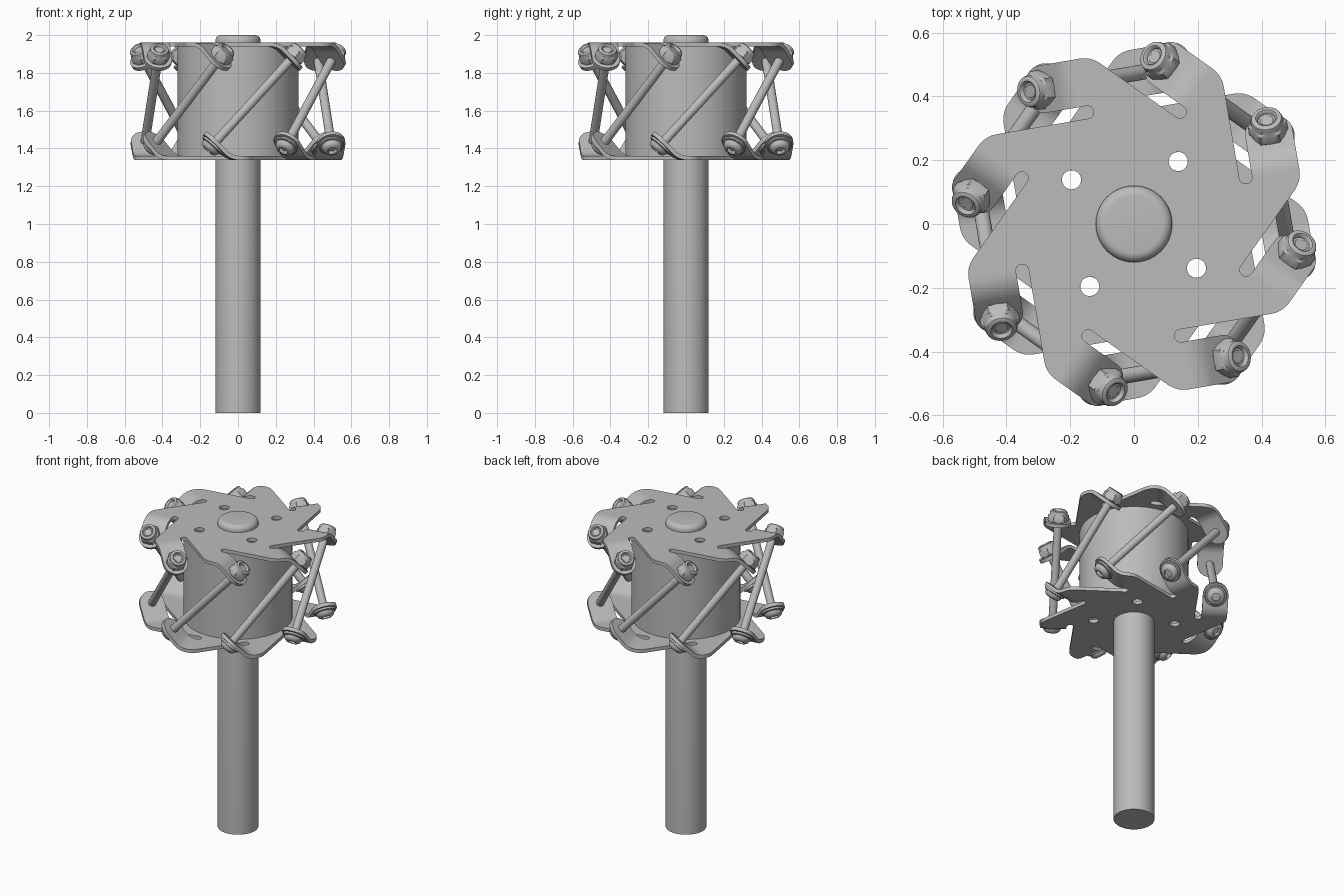
import bpy, bmesh, math
from math import sin, cos, pi, radians, sqrt
from mathutils import Vector, Matrix

cube = bpy.data.objects.get("Cube")
if cube:
    bpy.data.objects.remove(cube, do_unlink=True)

ARMS = 8
PHASE = radians(9.7)
MID_Z = 1.65          # symmetry height of the cage
PLATE_Z = 0.30        # plate distance from that height
THICK = 0.022
EDGE, SLOT_TOP, SLOT_LOW = 0.54, 0.39, 0.35   # offsets of the tab edges
HALF = (EDGE - SLOT_TOP) / 2
TAB_B = (EDGE + SLOT_TOP) / 2
FOLD, BEND = 0.085, 0.10                      # fold start and bend radius
TAB_A = 0.205                                 # bolt seat along the arm

steel = bpy.data.materials.new("steel_grey")
steel.use_nodes = True
grey = (0.5, 0.5, 0.5, 1)
steel.diffuse_color = grey
steel.node_tree.nodes["Principled BSDF"].inputs["Base Color"].default_value = grey


def add_object(name, mesh, matrix=None):
    obj = bpy.data.objects.new(name, mesh)
    bpy.context.collection.objects.link(obj)
    if matrix:
        obj.matrix_world = matrix
    return obj


def finish(mesh, angle=35):
    if not mesh.materials:
        mesh.materials.append(steel)
    mesh.polygons.foreach_set("use_smooth", [True] * len(mesh.polygons))
    mesh.set_sharp_from_angle(angle=radians(angle))


def lathe(name, rows, segments=24, closed=False):
    """Turned mesh from (radius, height[, hexagonal]) rows."""
    bm = bmesh.new()
    rings = []
    for r, h, *is_hex in rows:
        ring = []
        for i in range(segments):
            t = 2 * pi * i / segments
            k = cos(pi / 6) / cos(t % (pi / 3) - pi / 6) if is_hex else 1
            ring.append(bm.verts.new((r * k * cos(t), r * k * sin(t), h)))
        rings.append(ring)
    pairs = list(zip(rings, rings[1:]))
    if closed:
        pairs.append((rings[-1], rings[0]))
    for low, high in pairs:
        for i in range(segments):
            j = (i + 1) % segments
            bm.faces.new((low[i], low[j], high[j], high[i]))
    if not closed:
        bm.faces.new(rings[0][::-1])
        bm.faces.new(rings[-1])
    bmesh.ops.recalc_face_normals(bm, faces=bm.faces)
    mesh = bpy.data.meshes.new(name)
    bm.to_mesh(mesh)
    bm.free()
    finish(mesh)
    return mesh


def arm_point(k, a, b, z):
    """a runs along the arm, b outward, for arm number k."""
    t = PHASE + k * 2 * pi / ARMS
    return Vector((b * cos(t) - a * sin(t), b * sin(t) + a * cos(t), z))


# Central shaft with rounded top, and the hollow drum
top = [(0.09 + 0.03 * cos(radians(t)), 1.97 + 0.03 * sin(radians(t)))
       for t in range(0, 91, 15)]
add_object("shaft", lathe("shaft", [(0.12, 0)] + top, 64))
low, high = MID_Z - PLATE_Z, MID_Z + PLATE_Z
add_object("drum", lathe("drum", [(0.32, low), (0.32, high), (0.29, high), (0.29, low)],
                         96, closed=True))


# Tab centre line: arc of the fold, then straight at 45 degrees, then round tip
def tab_rows():
    rows = []
    for i in range(7):
        t = pi / 4 * i / 6
        rows.append((FOLD + BEND * sin(t), PLATE_Z - BEND * (1 - cos(t)), HALF))
    end_a, end_z, _ = rows[-1]
    run = TAB_A - end_a
    for i in range(11):
        t = radians(8.5 * i)
        step = run + HALF * sin(t) * sqrt(0.5)
        rows.append((end_a + step, end_z - step, HALF * cos(t)))
    return rows, end_z - run


# Swirled plate: eight arms with slots, folded tabs and four holes
def swirl_plate():
    bm = bmesh.new()
    rows, seat_z = tab_rows()
    fillet = 0.088
    corner = EDGE - SLOT_LOW * sqrt(2)
    centre_a = corner + fillet * math.tan(pi / 8)
    outline = []
    for k in range(ARMS):
        pts = []
        for i in range(9):
            t = -pi / 4 * (1 - i / 8)
            pts.append((centre_a + fillet * sin(t), EDGE - fillet + fillet * cos(t)))
        pts.append((FOLD, EDGE))
        slot_r = (SLOT_TOP - SLOT_LOW) / 2
        for i in range(9):
            t = pi / 2 + pi * i / 8
            pts.append((FOLD + slot_r * cos(t), SLOT_LOW + slot_r + slot_r * sin(t)))
        outline += [bm.verts.new(arm_point(k, a, b, PLATE_Z)) for a, b in pts]
    loops = [outline]
    for k in range(1, ARMS, 2):
        c = arm_point(k, 0, 0.24, PLATE_Z)
        loops.append([bm.verts.new(c + Vector((0.03 * cos(t), 0.03 * sin(t), 0)))
                      for t in [2 * pi * i / 24 for i in range(24)]])
    edges = [bm.edges.new((lp[i - 1], lp[i])) for lp in loops for i in range(len(lp))]
    bmesh.ops.triangle_fill(bm, use_beauty=True, edges=edges, normal=(0, 0, 1))
    for k in range(ARMS):
        strip = [[bm.verts.new(arm_point(k, a, TAB_B + s * w, z)) for s in (-1, 1)]
                 for a, z, w in rows]
        for p, q in zip(strip, strip[1:]):
            bm.faces.new((p[0], q[0], q[1], p[1]))
    bmesh.ops.remove_doubles(bm, verts=bm.verts, dist=0.0005)
    for f in bm.faces:
        f.normal_update()
        if f.normal.z < 0:
            f.normal_flip()
    mesh = bpy.data.meshes.new("swirl_plate")
    bm.to_mesh(mesh)
    bm.free()
    return mesh, seat_z


plate_mesh, seat_z = swirl_plate()
plate_mesh.materials.append(steel)
top_plate = add_object("top_plate", plate_mesh, Matrix.Translation((0, 0, MID_Z)))
solid = top_plate.modifiers.new("thickness", 'SOLIDIFY')
solid.thickness = THICK
solid.offset = 0
solid.use_even_offset = True
bpy.context.view_layer.objects.active = top_plate
top_plate.select_set(True)
bpy.ops.object.modifier_apply(modifier=solid.name)
finish(top_plate.data)

# The lower plate is the same part turned over
flip = Matrix.Rotation(pi, 4, arm_point(0, 0, 1, 0))
add_object("bottom_plate", top_plate.data, Matrix.Translation((0, 0, MID_Z)) @ flip)

# Bolts: rod, flanged button head with hexagonal socket, locking nut
seat = arm_point(0, TAB_A, TAB_B, seat_z)
foot = arm_point(0, -TAB_A, TAB_B, -seat_z)
length = (seat - foot).length
rod = lathe("bolt_rod", [(0.024, 0), (0.024, length + 0.062), (0.02, length + 0.066)])
head = lathe("bolt_head", [(0.064, 0), (0.066, 0.004), (0.066, 0.011), (0.062, 0.015),
                           (0.054, 0.016), (0.052, 0.026), (0.045, 0.037), (0.034, 0.044),
                           (0.027, 0.045, True), (0.027, 0.025, True)])
nut = lathe("lock_nut", [(0.055, 0), (0.062, 0.004, True), (0.062, 0.038, True),
                         (0.051, 0.044), (0.051, 0.056), (0.048, 0.064), (0.042, 0.068),
                         (0.034, 0.068), (0.030, 0.064), (0.028, 0.054)])
for k in range(ARMS):
    start = arm_point(k, -TAB_A, TAB_B, MID_Z - seat_z)
    end = arm_point(k, TAB_A, TAB_B, MID_Z + seat_z)
    axis = (end - start).normalized()
    turn = axis.to_track_quat('Z', 'Y').to_matrix().to_4x4()
    back = (-axis).to_track_quat('Z', 'Y').to_matrix().to_4x4()
    gap = axis * THICK / 2
    add_object(f"bolt_rod_{k + 1}", rod, Matrix.Translation(start) @ turn)
    add_object(f"bolt_head_{k + 1}", head, Matrix.Translation(start - gap) @ back)
    add_object(f"lock_nut_{k + 1}", nut, Matrix.Translation(end + gap) @ turn)
